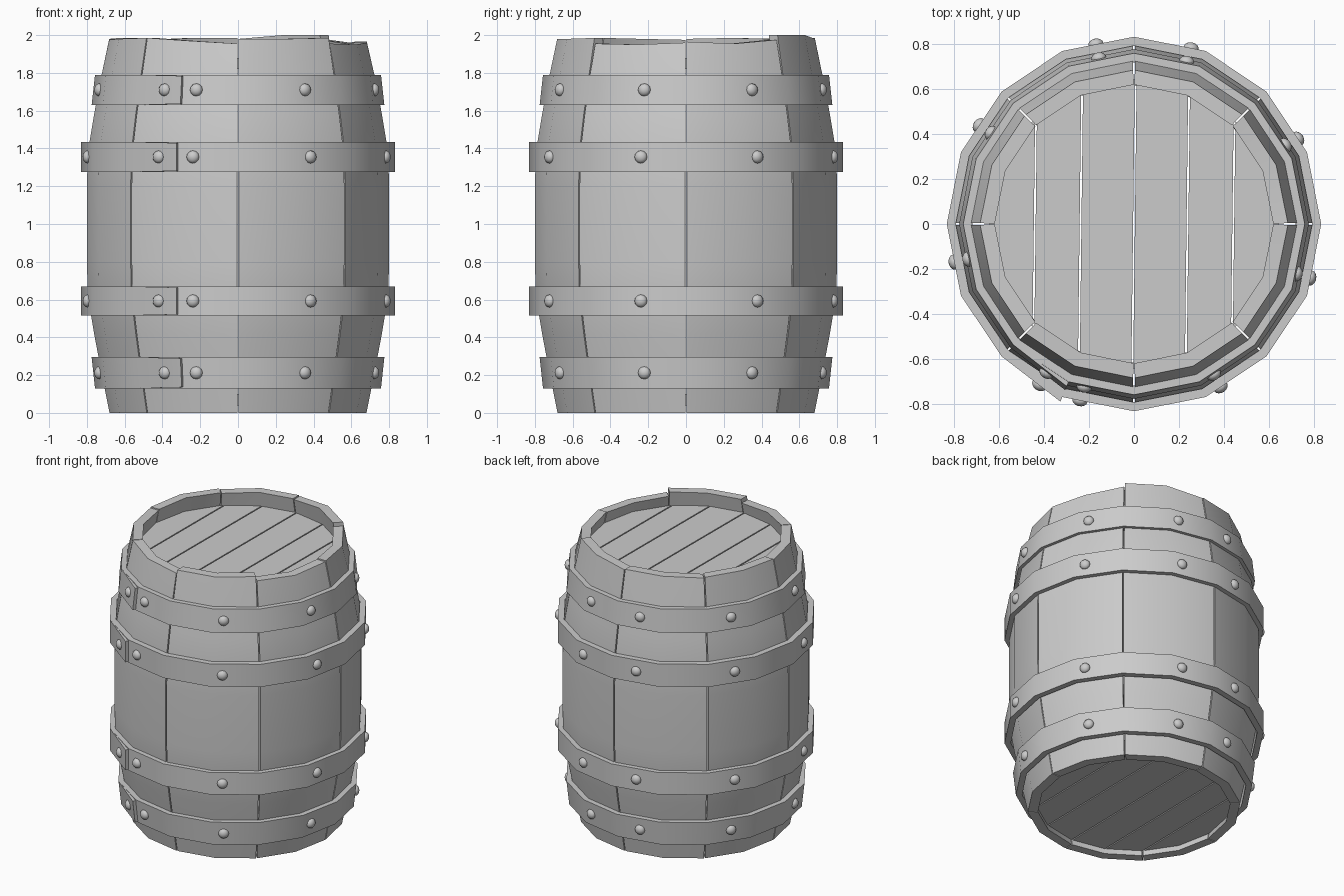
import bpy, bmesh, random
from math import sin, cos, radians, pi
from mathutils import Matrix, Vector

if "Cube" in bpy.data.objects:
    bpy.data.objects.remove(bpy.data.objects["Cube"])

random.seed(4)


def finish(name, bm, angle=30):
    bmesh.ops.recalc_face_normals(bm, faces=bm.faces)
    me = bpy.data.meshes.new(name)
    bm.to_mesh(me)
    bm.free()
    ob = bpy.data.objects.new(name, me)
    bpy.context.collection.objects.link(ob)
    bpy.ops.object.select_all(action='DESELECT')
    ob.select_set(True)
    bpy.context.view_layer.objects.active = ob
    bpy.ops.object.shade_smooth_by_angle(angle=radians(angle))
    return ob


def loft(bm, loops):
    """Skin a list of closed point loops and cap both ends."""
    rings = [[bm.verts.new(p) for p in loop] for loop in loops]
    n = len(rings[0])
    for a, b in zip(rings, rings[1:]):
        for i in range(n):
            j = (i + 1) % n
            bm.faces.new((a[i], a[j], b[j], b[i]))
    bm.faces.new(rings[0])
    bm.faces.new(rings[-1])


def polar(r, a, z):
    return Vector((r * cos(a), r * sin(a), z))


# Staves: eight bulged boards with uneven top ends
PROFILE = [(0, .68), (.21, .722), (.42, .762), (.62, .795), (.8, .80),
           (1.2, .80), (1.38, .795), (1.58, .762), (1.79, .722)]
TOPS = [(1.965, 1.955, 1.975), (2.0, 2.0, 1.98), (1.985, 1.985, 1.975),
        (1.98, 1.985, 1.98), (1.975, 1.98, 1.985), (1.985, 1.97, 1.955),
        (1.98, 1.98, 1.985), (1.955, 1.95, 1.96)]
WALL = .065
for s, tops in enumerate(TOPS):
    bm = bmesh.new()
    mid = radians(45 * s + 22.5)
    half = radians(22.5) - .005
    angs = [mid - half, mid, mid + half]
    loops = []
    for z, r in PROFILE + [(None, .682)]:
        zs = tops if z is None else (z, z, z)
        loops.append([polar(r, a, h) for a, h in zip(angs, zs)] +
                     [polar(r - WALL, a, h) for a, h in reversed(list(zip(angs, zs)))])
    loft(bm, loops)
    # split the end caps along the middle fold
    caps = [f for f in bm.faces if len(f.verts) == 6]
    for f in caps:
        v = list(f.verts)
        bmesh.utils.face_split(f, v[1], v[4])
    finish(f"stave_{s + 1}", bm)


# Heads: six planks each, trimmed to the round
def head(name, z0, z1):
    seams = [-.8, -.44, -.237, 0, .237, .44, .8]
    for i in range(6):
        bm = bmesh.new()
        bmesh.ops.create_cone(bm, cap_ends=True, segments=16, radius1=.64, radius2=.64,
                              depth=z1 - z0, matrix=Matrix.Translation((0, 0, (z0 + z1) / 2)))
        for x, d in ((seams[i] + .004, -1), (seams[i + 1] - .004, 1)):
            geom = bm.verts[:] + bm.edges[:] + bm.faces[:]
            bmesh.ops.bisect_plane(bm, geom=geom, plane_co=(x, 0, 0),
                                   plane_no=(d, -.012 * d, 0), clear_outer=True)
            bmesh.ops.holes_fill(bm, edges=[e for e in bm.edges if e.is_boundary], sides=0)
        finish(f"{name}_plank_{i + 1}", bm)


head("top_head", 1.82, 1.88)
head("bottom_head", .04, .10)


# Hoops: 16-sided bands whose end laps over the start at the front left
STEP = radians(22.5)
RIVETS = [-120.5, -107, -62, -17, 27.5, 72, 102, 147.5, 192]


def hoop(name, z0, r0, z1, r1):
    bm = bmesh.new()
    thick = .04
    loops = []
    for k in range(18):
        a = radians(225) + k * STEP
        lift = .022 if k == 17 else 0
        dz = .006 if k == 17 else 0
        loops.append([polar(r0 + lift, a, z0 + dz), polar(r1 + lift, a, z1 - dz),
                      polar(r1 + lift - thick, a, z1 - dz),
                      polar(r0 + lift - thick, a, z0 + dz)])
    loft(bm, loops)
    finish(name, bm)
    # Domed rivets sitting square on the flats
    bm = bmesh.new()
    zc, rc = (z0 + z1) / 2, (r0 + r1) / 2
    for deg in RIVETS:
        a = radians(deg)
        face = (a // STEP + .5) * STEP
        r = rc * cos(STEP / 2) / cos(a - face)
        if deg == -120.5:
            r += .012
        m = (Matrix.Translation(polar(r, a, zc)) @ Matrix.Rotation(face, 4, 'Z') @
             Matrix.Rotation(pi / 2, 4, 'Y') @ Matrix.Diagonal((1, 1, .75, 1)))
        bmesh.ops.create_uvsphere(bm, u_segments=12, v_segments=8, radius=.034, matrix=m)
    finish(name + "_rivets", bm, 60)


hoop("bottom_hoop", .13, .757, .295, .775)
hoop("lower_hoop", .515, .83, .67, .83)
hoop("upper_hoop", 1.275, .83, 1.435, .83)
hoop("top_hoop", 1.63, .775, 1.79, .757)
